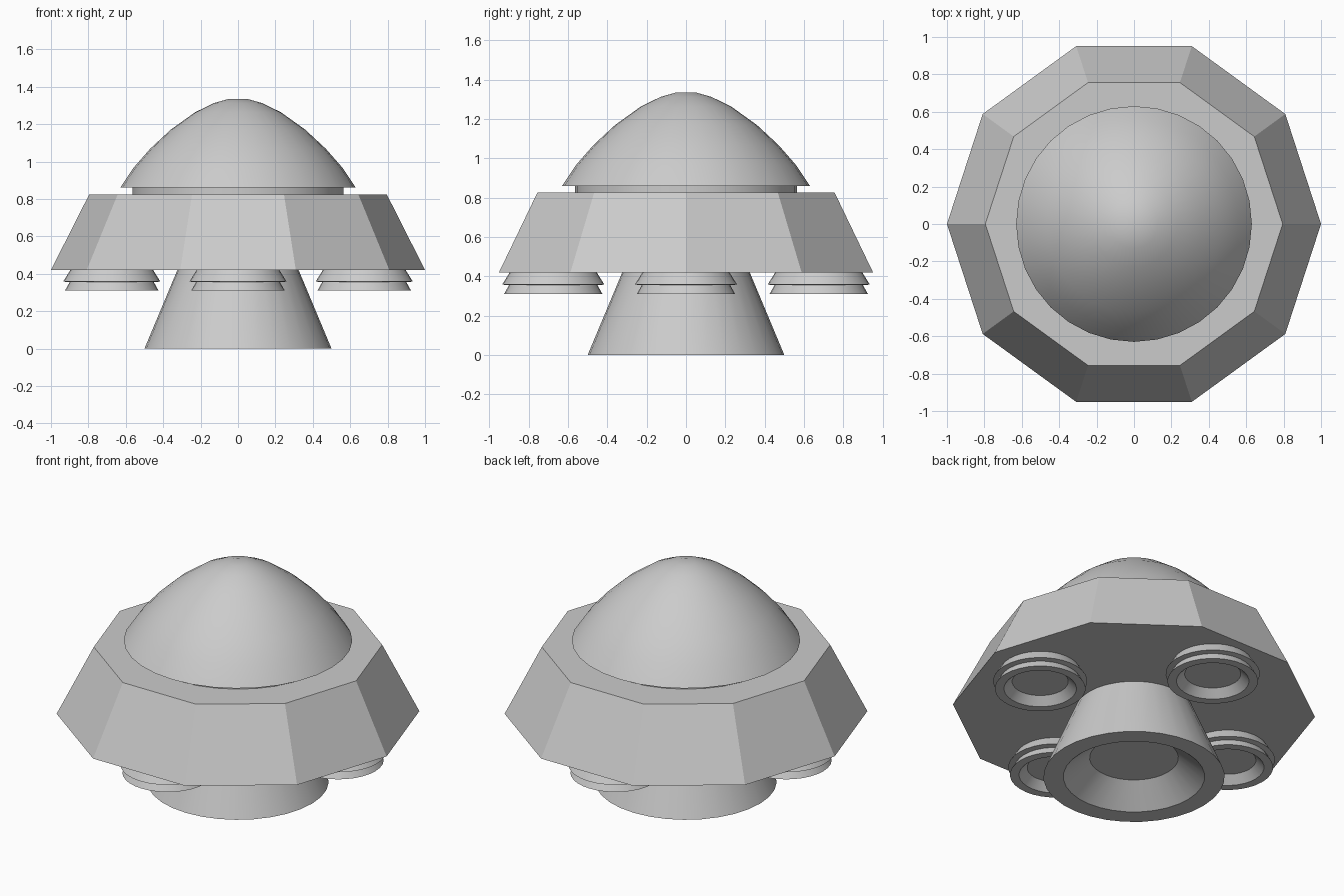
import bpy
import bmesh
from math import cos, sin, pi

if "Cube" in bpy.data.objects:
    bpy.data.objects.remove(bpy.data.objects["Cube"])


def lathe(name, profile, sides, center=(0, 0), smooth=True):
    """Revolve a closed (radius, z) profile whose ends lie on the axis."""
    bm = bmesh.new()
    rings = []
    for r, z in profile:
        if r == 0:
            rings.append([bm.verts.new((0, 0, z))])
        else:
            rings.append([bm.verts.new((r * cos(2 * pi * i / sides), r * sin(2 * pi * i / sides), z))
                          for i in range(sides)])
    for a, b in zip(rings, rings[1:]):
        for i in range(sides):
            j = (i + 1) % sides
            if len(a) == 1:
                bm.faces.new((a[0], b[j], b[i]))
            elif len(b) == 1:
                bm.faces.new((a[i], a[j], b[0]))
            else:
                bm.faces.new((a[i], a[j], b[j], b[i]))
    bmesh.ops.recalc_face_normals(bm, faces=bm.faces)
    mesh = bpy.data.meshes.new(name)
    bm.to_mesh(mesh)
    bm.free()
    obj = bpy.data.objects.new(name, mesh)
    obj.location = (center[0], center[1], 0)
    bpy.context.collection.objects.link(obj)
    if smooth:
        bpy.ops.object.select_all(action='DESELECT')
        obj.select_set(True)
        bpy.context.view_layer.objects.active = obj
        bpy.ops.object.shade_smooth_by_angle(angle=0.5)
    return obj


# Ten-sided hull
lathe("hull", [(0, 0.42), (1.0, 0.42), (0.795, 0.825), (0, 0.825)], 10, smooth=False)

# Collar under the dome
lathe("dome_collar", [(0, 0.81), (0.565, 0.81), (0.565, 0.87), (0, 0.87)], 32)

# Dome with a small flat crown
lathe("dome", [(0, 0.86), (0.63, 0.86), (0.56, 0.965), (0.47, 1.068), (0.36, 1.17),
               (0.23, 1.263), (0.13, 1.312), (0.05, 1.335), (0, 1.335)], 32)

# Large central nozzle with a tapered recess
lathe("main_nozzle", [(0, 0.12), (0.245, 0.12), (0.39, 0), (0.5, 0), (0.32, 0.43), (0, 0.43)], 32)

# Four small stepped thrusters around the underside
for k in range(4):
    a = k * pi / 2
    lathe(f"thruster_{k + 1}",
          [(0, 0.355), (0.155, 0.355), (0.2, 0.31), (0.25, 0.31), (0.225, 0.355),
           (0.26, 0.358), (0.215, 0.43), (0, 0.43)],
          32, (0.675 * cos(a), 0.675 * sin(a)))
